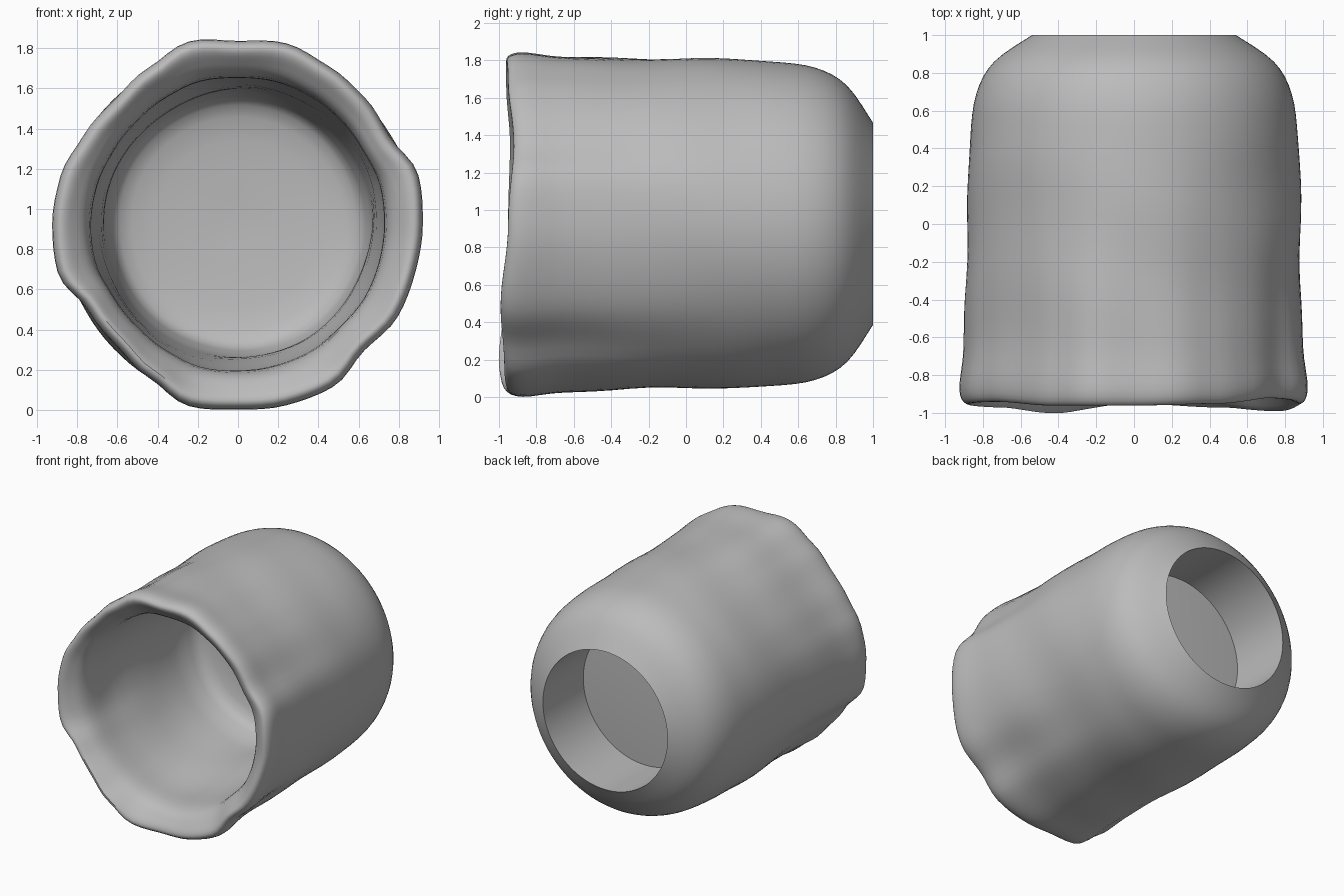
import bpy
import bmesh
import math

if "Cube" in bpy.data.objects:
    bpy.data.objects.remove(bpy.data.objects["Cube"], do_unlink=True)

SEGS = 96
CENTRE_Z = 0.926

# One plain grey for everything
grey = bpy.data.materials.new("plain_grey")
grey.use_nodes = True
grey.diffuse_color = (0.5, 0.5, 0.5, 1)
bsdf = next(n for n in grey.node_tree.nodes if n.type == "BSDF_PRINCIPLED")
bsdf.inputs["Base Color"].default_value = (0.5, 0.5, 0.5, 1)

# Uneven mouth: radius every 15 degrees and depth every 30 degrees
RIM_RADIUS = [.92, .93, .87, .89, .905, .93, .91, .94, .895, .87, .885, .915,
              .925, .93, .86, .855, .885, .94, .925, .935, .94, .89, .92, .915]
RIM_DEPTH = [.01, .04, .01, 0, 0, .02, .01, -.01, -.04, .01, -.01, -.03]

# Profiles as (radius, y): the flat-walled recess, then the rounded wall
RECESS = [(0, .53), (.54, .50)]
WALL = [(.54, 1), (.74, .86), (.835, .69), (.868, .45), (.878, .15),
        (.88, -.3), (.887, -.65), (.908, -.88), (.875, -.96), (.81, -.925),
        (.735, -.81), (.72, -.5), (.67, 0), (.645, .26), (.53, .4), (0, .44)]


def smooth_path(points, steps=4):
    """Pass a smooth curve through the profile points."""
    ext = [points[0]] + points + [points[-1]]
    path = []
    for p0, p1, p2, p3 in zip(ext, ext[1:], ext[2:], ext[3:]):
        for s in range(steps):
            t = s / steps
            path.append(tuple(
                b + t * (c - a) / 2 + t * t * (a - 2.5 * b + 2 * c - d / 2)
                + t ** 3 * (1.5 * (b - c) + (d - a) / 2)
                for a, b, c, d in zip(p0, p1, p2, p3)))
    return path + [points[-1]]


def sample(table, angle):
    """Smoothly read a table that wraps around the circle."""
    t = angle / math.tau * len(table)
    i = math.floor(t)
    f = (1 - math.cos((t - i) * math.pi)) / 2
    return table[i % len(table)] * (1 - f) + table[(i + 1) % len(table)] * f


def clamp(value):
    return min(1, max(0, value))


def surface_point(r, y, a):
    """Place a profile point, made uneven near the mouth and along the wall."""
    rim = clamp((0.5 - y) / 1.4) ** 1.5 * clamp((r - 0.66) / 0.2)
    fold = clamp(1 - ((y + 0.15) / 0.65) ** 2)
    ripple = (0.006 * math.sin(9 * y + 2 * math.sin(2 * a))
              + 0.005 * math.sin(5 * a + 3 * y))
    rad = r * (1 + rim * (sample(RIM_RADIUS, a) / 0.908 - 1)) + fold * ripple
    depth = y + clamp(2 * rim - 1) * sample(RIM_DEPTH, a)
    return rad * math.cos(a), depth, CENTRE_Z + rad * math.sin(a)


# Spin the profile around the y axis, closing both ends on the axis
bm = bmesh.new()
rings = []
for r, y in RECESS + smooth_path(WALL):
    if r == 0:
        rings.append([bm.verts.new((0, y, CENTRE_Z))] * SEGS)
    else:
        rings.append([bm.verts.new(surface_point(r, y, math.tau * k / SEGS))
                      for k in range(SEGS)])
for a, b in zip(rings, rings[1:]):
    for k in range(SEGS):
        n = (k + 1) % SEGS
        corners = dict.fromkeys((a[k], a[n], b[n], b[k]))
        bm.faces.new(list(corners))
bmesh.ops.recalc_face_normals(bm, faces=bm.faces)
mesh = bpy.data.meshes.new("hollow_cup")
bm.to_mesh(mesh)
bm.free()
mesh.materials.append(grey)

# Smooth shading with a sharp edge around the base opening
cup = bpy.data.objects.new("hollow_cup", mesh)
bpy.context.collection.objects.link(cup)
bpy.ops.object.select_all(action="DESELECT")
cup.select_set(True)
bpy.context.view_layer.objects.active = cup
bpy.ops.object.shade_smooth_by_angle(angle=math.radians(40))
